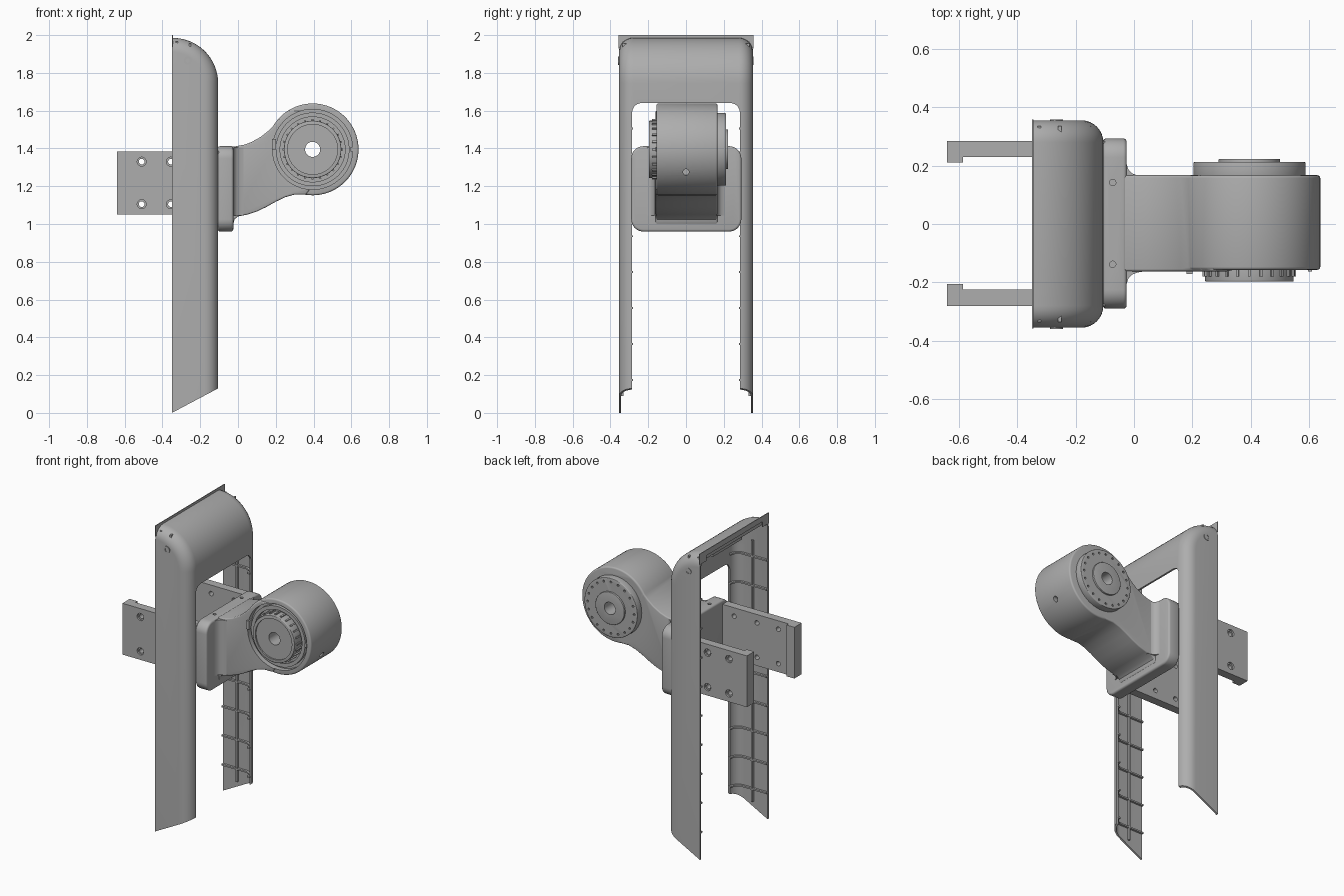
import bpy, bmesh
from math import sin, cos, pi, radians

if "Cube" in bpy.data.objects:
    bpy.data.objects.remove(bpy.data.objects["Cube"])

grey = bpy.data.materials.new("plain_grey")
grey.use_nodes = True
grey.diffuse_color = (0.42, 0.42, 0.42, 1)
grey.node_tree.nodes["Principled BSDF"].inputs["Base Color"].default_value = (0.42, 0.42, 0.42, 1)


def finish(name, bm):
    bmesh.ops.recalc_face_normals(bm, faces=bm.faces[:])
    me = bpy.data.meshes.new(name)
    bm.to_mesh(me)
    bm.free()
    me.materials.append(grey)
    ob = bpy.data.objects.new(name, me)
    bpy.context.collection.objects.link(ob)
    return ob


def prism(name, polys, axis, lo, hi, bevel=0):
    """Extrude one or more flat outlines along an axis."""
    place = {"x": lambda u, v, w: (w, u, v),
             "y": lambda u, v, w: (u, w, v),
             "z": lambda u, v, w: (u, v, w)}[axis]
    bm = bmesh.new()
    for pts in polys:
        a, b = [[bm.verts.new(place(u, v, w)) for u, v in pts] for w in (lo, hi)]
        bm.faces.new(a)
        bm.faces.new(b[::-1])
        for i in range(len(pts)):
            j = (i + 1) % len(pts)
            bm.faces.new((a[i], a[j], b[j], b[i]))
    ob = finish(name, bm)
    if bevel:
        m = ob.modifiers.new("bevel", "BEVEL")
        m.width, m.segments, m.limit_method = bevel, 3, "ANGLE"
        m.angle_limit = radians(50)
        apply(ob, m)
    return ob


def apply(ob, mod):
    bpy.context.view_layer.objects.active = ob
    bpy.ops.object.modifier_apply(modifier=mod.name)


def boolean(ob, other, op="DIFFERENCE", keep=False):
    m = ob.modifiers.new("bool", "BOOLEAN")
    m.operation, m.solver, m.object = op, "EXACT", other
    apply(ob, m)
    if not keep:
        bpy.data.objects.remove(other)


def circle(u, v, r, n=64):
    return [(u + r * cos(2 * pi * i / n), v + r * sin(2 * pi * i / n)) for i in range(n)]


def rect(u0, u1, v0, v1):
    return [(u0, v0), (u1, v0), (u1, v1), (u0, v1)]


def rounded(u0, u1, v0, v1, r, n=8):
    pts = []
    corners = [(u1 - r, v1 - r), (u0 + r, v1 - r), (u0 + r, v0 + r), (u1 - r, v0 + r)]
    for k, (u, v) in enumerate(corners):
        for i in range(n + 1):
            a = pi / 2 * (k + i / n)
            pts.append((u + r * cos(a), v + r * sin(a)))
    return pts


# Arched cover: side profile lofted across the width with rounded corners
BACK, FRONT, HALF, ROUND = -0.35, -0.105, 0.355, 0.075


def side_profile(d, back, cavity):
    r = 0.24 - d
    pts = [(back, -0.3 if cavity else 0.0), (back, 1.745 + r)]
    for i in range(17):
        a = pi / 2 * (1 - i / 16)
        pts.append((-0.345 + r * cos(a), 1.745 + r * sin(a)))
    pts.append((FRONT - d, -0.3 if cavity else 0.53 * (FRONT - d - BACK)))
    return pts


def cover_solid(name, d, back, cavity=False):
    r = ROUND - d
    half = [(HALF - ROUND + r * sin(a), d + r - r * cos(a))
            for a in (pi / 2 * i / 8 for i in range(9))]
    stations = [(-y, e) for y, e in half[::-1]] + half
    bm = bmesh.new()
    rows = [[bm.verts.new((x, y, z)) for x, z in side_profile(e, back, cavity)]
            for y, e in stations]
    for a, b in zip(rows, rows[1:]):
        for i in range(len(a)):
            j = (i + 1) % len(a)
            bm.faces.new((a[i], a[j], b[j], b[i]))
    bm.faces.new(rows[0])
    bm.faces.new(rows[-1])
    return finish(name, bm)


cover = cover_solid("arched_cover", 0, BACK)
boolean(cover, cover_solid("cavity", 0.012, -0.5, True))
boolean(cover, prism("opening", [rounded(-0.285, 0.285, -0.5, 1.64, 0.05)], "x", -1, 0.5))

# Thin back flange and inner rails at the top of the cover
flange = prism("cover_back_flange", [rect(-0.358, 0.358, 1.93, 2.0)], "x", -0.35, -0.345)
boolean(flange, prism("flange_gap", [rect(-0.29, 0.29, 1.8, 1.965)], "x", -1, 1))
for x, z in ((-0.33, 1.93), (-0.26, 1.92), (-0.16, 1.8)):
    prism("cover_top_rail", [rect(x, x + 0.012, z, z + 0.035)], "y", -0.335, 0.335)
prism("cover_centre_rib", [rect(-0.3, -0.2, 1.89, 1.915)], "y", -0.15, 0.15)

# Ribs inside both arms, following the wall section
for s in (-1, 1):
    def wall(d):
        r = ROUND - d
        pts = [(BACK, s * (HALF - d))]
        for i in range(9):
            a = pi / 2 * i / 8
            pts.append((FRONT - ROUND + r * sin(a), s * (HALF - ROUND + r * cos(a))))
        return pts
    section = wall(0.008) + wall(0.026)[::-1]
    for k in range(9):
        z = 0.17 + 0.19 * k
        prism("arm_rib", [section], "z", z, z + 0.01)
    prism("arm_spine", [rect(-0.25, -0.238, 0.09, 1.8)], "y",
          min(s * 0.33, s * 0.347), max(s * 0.33, s * 0.347))
    face = s * 0.356
    screw = prism("cover_screw", [circle(-0.265, 1.865, 0.022, 24)], "y", face - 0.004, face + 0.002)
    boolean(screw, prism("screw_hole", [circle(-0.265, 1.865, 0.012, 24)], "y", -1, 1))

# Side mounting plates with end lips and bolt holes
for s, outer, inner, lip in ((1, 0.285, 0.23, 0.21), (-1, 0.28, 0.225, 0.205)):
    outline = [(-0.64, s * outer), (-0.10, s * outer), (-0.10, s * inner),
               (-0.585, s * inner), (-0.585, s * lip), (-0.64, s * lip)]
    plate = prism("mounting_plate", [outline], "z", 1.05, 1.385)
    holes = [circle(x, z, 0.015, 20) for x in (-0.51, -0.355, -0.19) for z in (1.105, 1.33)]
    boolean(plate, prism("plate_holes", holes, "y", -1, 1))
    sinks = [circle(x, z, 0.024, 20) for x in (-0.51, -0.355, -0.19) for z in (1.105, 1.33)]
    boolean(plate, prism("plate_sinks", sinks, "y", s * outer - 0.012, s * outer + 0.012))

# Bracket base
base = prism("bracket_base", [rounded(-0.29, 0.293, 0.96, 1.412, 0.065)], "x", -0.107, -0.025, 0.012)
pits = [circle(-0.073, y, 0.011, 16) for y in (-0.138, 0.142)]
boolean(base, prism("base_pits", pits, "z", 1.39, 1.5))

# Neck sweeping from the base into the round housing
CX, CZ = 0.395, 1.395
neck_outline = [(-0.04, 1.0), (-0.024, 1.0), (-0.018, 1.025), (0.0, 1.04), (0.05, 1.05),
                (0.1, 1.066), (0.15, 1.09), (0.2, 1.118), (0.25, 1.142), (0.3, 1.156),
                (0.36, 1.156), (0.395, 1.2), (0.395, 1.6), (0.27, 1.6), (0.235, 1.572),
                (0.2, 1.532), (0.16, 1.493), (0.12, 1.461), (0.07, 1.433),
                (0.03, 1.419), (-0.02, 1.41), (-0.04, 1.41)]
housing = prism("arm_housing", [circle(CX, CZ, 0.243, 96)], "y", -0.157, 0.167, 0.01)
boolean(housing, prism("neck", [neck_outline], "y", -0.162, 0.167, 0.008), "UNION")
for s in (-1, 1):
    flare = [(-0.04, s * 0.15), (-0.04, s * 0.212), (-0.025, s * 0.205), (-0.02, s * 0.188),
             (-0.008, s * 0.174), (0.012, s * 0.166), (0.03, s * 0.163), (0.03, s * 0.15)]
    prism("neck_flare", [flare], "z", 1.045, 1.405)

# Housing recess, through bore and front oil hole
bore = prism("bore_cutter", [circle(CX, CZ, 0.04, 32)], "y", -1, 1)
boolean(housing, prism("recess", [circle(CX, CZ, 0.212, 96)], "y", -0.4, -0.125))
boolean(housing, bore, keep=True)
boolean(housing, prism("oil_hole", [circle(0, 1.275, 0.016, 20)], "x", 0.58, 0.8))

# Front bearing: stepped disc with a toothed rim
front_disc = prism("front_disc", [circle(CX, CZ, 0.152, 72)], "y", -0.197, -0.12, 0.004)
boolean(front_disc, prism("disc_step", [circle(CX, CZ, 0.132, 72)], "y", -0.4, -0.188))
boolean(front_disc, bore, keep=True)
ring = prism("recess_ring", [circle(CX, CZ, 0.195, 72)], "y", -0.15, -0.12)
boolean(ring, prism("ring_gap", [circle(CX, CZ, 0.172, 72)], "y", -1, 1))
teeth = []
for i in range(24):
    a = 2 * pi * i / 24
    teeth.append([(CX + r * cos(a + t), CZ + r * sin(a + t))
                  for r, t in ((0.148, -0.03), (0.16, -0.03), (0.16, 0.03), (0.148, 0.03))])
prism("disc_teeth", teeth, "y", -0.18, -0.12)
prism("left_tab", [rect(0.18, 0.2, 1.395, 1.45)], "y", -0.172, -0.12)
prism("right_tab", [rect(0.595, 0.61, 1.383, 1.407)], "y", -0.162, -0.12)

# Rear bearing: large disc with a ring of small pits and a raised centre
rear_disc = prism("rear_disc", [circle(CX, CZ, 0.192, 96)], "y", 0.16, 0.212, 0.004)
dots = [circle(u, v, 0.007, 10) for u, v in circle(CX, CZ, 0.168, 20)]
boolean(rear_disc, prism("disc_dots", dots, "y", 0.2, 0.3))
boolean(rear_disc, bore, keep=True)
rear_hub = prism("rear_hub", [circle(CX, CZ, 0.105, 64)], "y", 0.2, 0.223, 0.003)
boolean(rear_hub, bore)

# Smooth rounded surfaces, keep hard edges
bpy.ops.object.select_all(action="DESELECT")
for ob in bpy.context.collection.objects:
    if ob.type == "MESH":
        ob.select_set(True)
bpy.context.view_layer.objects.active = cover
bpy.ops.object.shade_smooth_by_angle(angle=radians(35))
